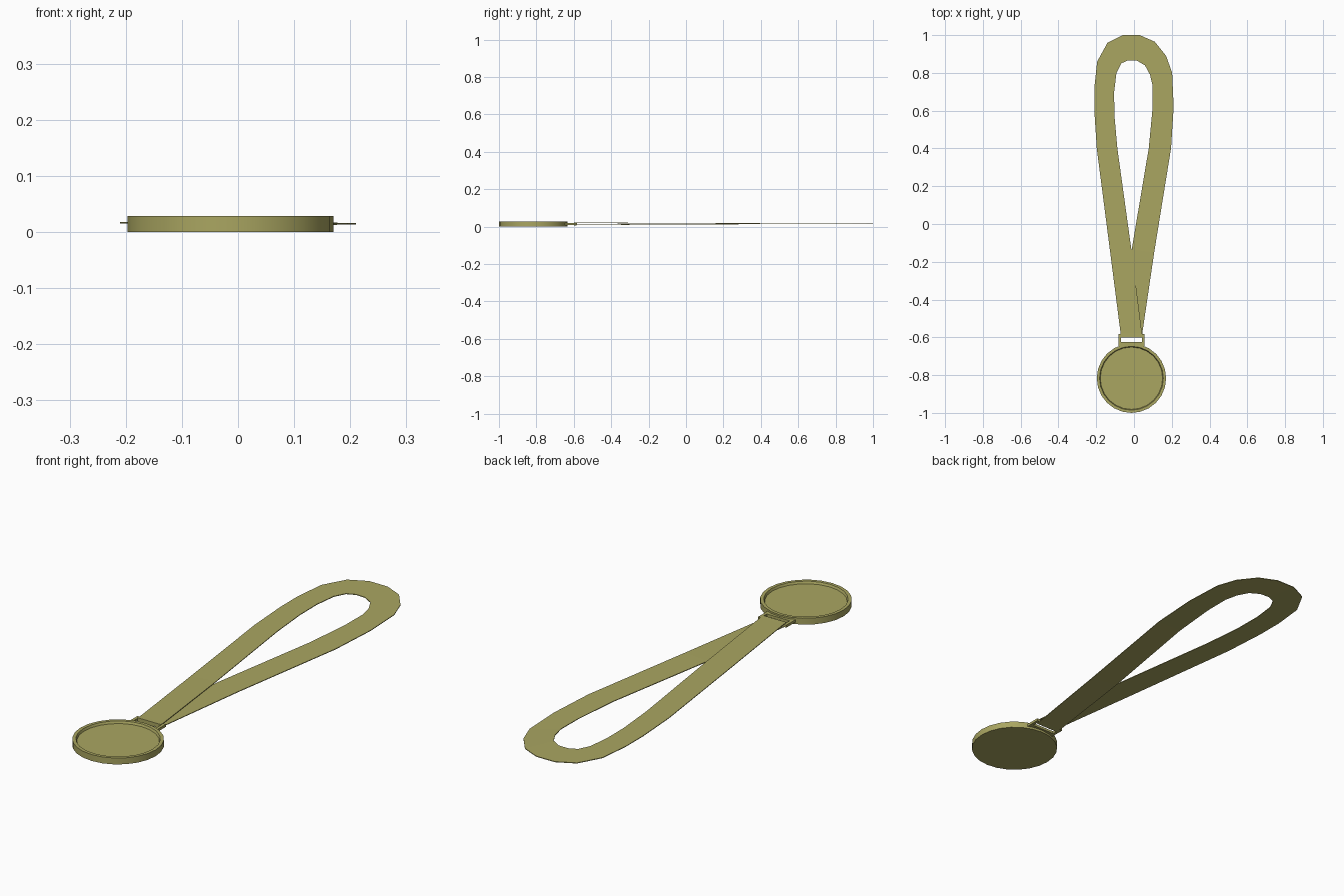
import bpy, bmesh
from math import radians
from mathutils import Vector, Matrix

if "Cube" in bpy.data.objects:
    bpy.data.objects.remove(bpy.data.objects["Cube"])

gold = bpy.data.materials.new("olive_gold")
gold.diffuse_color = (0.40, 0.38, 0.12, 1)
gold.use_nodes = True
gold.node_tree.nodes["Principled BSDF"].inputs["Base Color"].default_value = gold.diffuse_color
CX = -0.0135  # centre line of the disc


def add_object(name, bm):
    bmesh.ops.recalc_face_normals(bm, faces=bm.faces)
    mesh = bpy.data.meshes.new(name)
    bm.to_mesh(mesh)
    bm.free()
    mesh.materials.append(gold)
    obj = bpy.data.objects.new(name, mesh)
    bpy.context.collection.objects.link(obj)
    return obj


def band(name, outer, inner, thickness):
    """Closed band of quads between two loops, given thickness."""
    bm = bmesh.new()
    a = [bm.verts.new(p) for p in outer]
    b = [bm.verts.new(p) for p in inner]
    n = len(a)
    for i in range(n):
        j = (i + 1) % n
        bm.faces.new((a[i], a[j], b[j], b[i]))
    obj = add_object(name, bm)
    mod = obj.modifiers.new("thickness", 'SOLIDIFY')
    mod.thickness = thickness
    mod.offset = 0
    return obj


# Medal disc with raised rim, turned from a profile
bm = bmesh.new()
profile = [(0, 0), (0.1835, 0), (0.1835, 0.028), (0.169, 0.028), (0.165, 0.018), (0, 0.018)]
vs = [bm.verts.new((0, -r, z)) for r, z in profile]
es = [bm.edges.new(pair) for pair in zip(vs, vs[1:])]
bmesh.ops.spin(bm, geom=vs + es, cent=(0, 0, 0), axis=(0, 0, 1),
               angle=radians(360), steps=24, use_merge=True)
bmesh.ops.remove_doubles(bm, verts=bm.verts, dist=1e-5)
bm.transform(Matrix.Translation((CX, -0.8165, 0)))
disc = add_object("medal_disc", bm)
bpy.context.view_layer.objects.active = disc
disc.select_set(True)
bpy.ops.object.shade_smooth_by_angle(angle=radians(30))


# Slotted ribbon holder on the disc edge
def rect(hw, y0, y1, z):
    return [(CX - hw, y0, z), (CX + hw, y0, z), (CX + hw, y1, z), (CX - hw, y1, z)]


band("ribbon_holder", rect(0.069, -0.647, -0.582, 0.015),
     rect(0.056, -0.624, -0.597, 0.015), 0.011)

# Ribbon: outer x, y, inner x, y, height; crosses over itself and wraps the bar
path = [
    (-0.070, -0.600, 0.043, -0.600, 0.0215),
    (-0.071, -0.578, 0.042, -0.578, 0.0210),
    (-0.126, -0.150, -0.014, -0.135, 0.0180),
    (-0.197, 0.400, -0.088, 0.400, 0.0165),
    (-0.210, 0.600, -0.104, 0.580, 0.0165),
    (-0.210, 0.720, -0.105, 0.700, 0.0165),
    (-0.195, 0.860, -0.093, 0.800, 0.0162),
    (-0.140, 0.960, -0.068, 0.850, 0.0160),
    (-0.060, 1.000, -0.030, 0.867, 0.0157),
    (0.030, 1.000, 0.015, 0.865, 0.0154),
    (0.110, 0.965, 0.058, 0.840, 0.0151),
    (0.170, 0.890, 0.085, 0.790, 0.0148),
    (0.202, 0.800, 0.099, 0.730, 0.0145),
    (0.210, 0.620, 0.098, 0.610, 0.0145),
    (0.196, 0.400, 0.078, 0.400, 0.0145),
    (0.107, -0.150, -0.012, -0.135, 0.0130),
    (0.044, -0.578, -0.069, -0.578, 0.0090),
    (0.043, -0.600, -0.070, -0.600, 0.0085),
]
band("neck_ribbon", [(p[0], p[1], p[4]) for p in path],
     [(p[2], p[3], p[4]) for p in path], 0.003)
